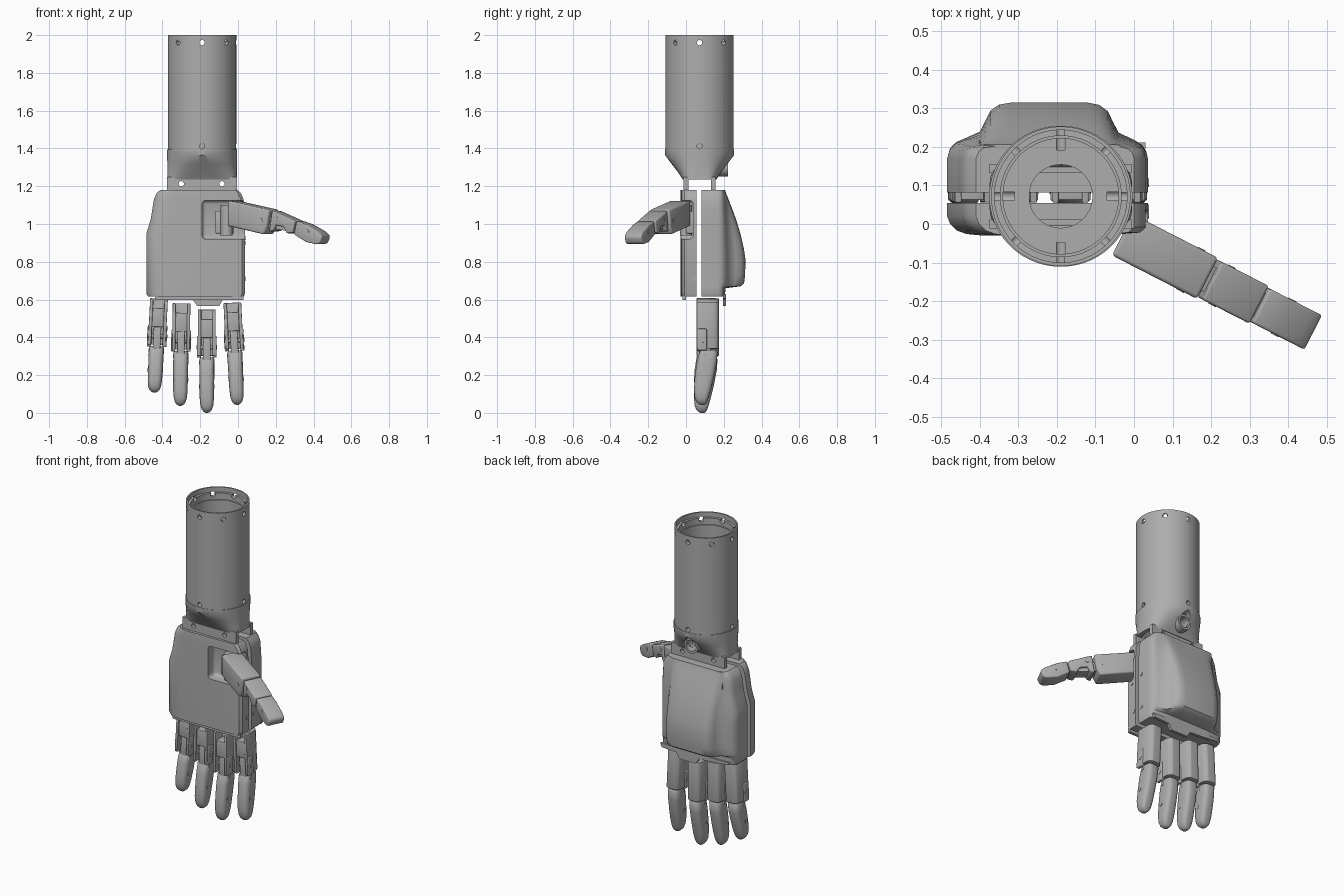
import bpy, bmesh, math
from mathutils import Vector, Matrix

cube = bpy.data.objects.get("Cube")
if cube:
    bpy.data.objects.remove(cube, do_unlink=True)

grey = bpy.data.materials.new("mid_grey")
grey.use_nodes = True
grey.diffuse_color = (0.42, 0.42, 0.42, 1)
grey.node_tree.nodes["Principled BSDF"].inputs["Base Color"].default_value = (0.42, 0.42, 0.42, 1)

CX, CY = -0.19, 0.072   # forearm axis


def activate(ob):
    bpy.ops.object.select_all(action="DESELECT")
    ob.select_set(True)
    bpy.context.view_layer.objects.active = ob


def loft(name, rings, caps=True, wrap=False):
    """Skin a list of equal-length point rings."""
    bm = bmesh.new()
    rows = [[bm.verts.new(p) for p in r] for r in rings]
    pairs = list(zip(rows, rows[1:])) + ([(rows[-1], rows[0])] if wrap else [])
    n = len(rows[0])
    for a, b in pairs:
        for i in range(n):
            j = (i + 1) % n
            bm.faces.new((a[i], a[j], b[j], b[i]))
    if caps and not wrap:
        bm.faces.new(rows[0])
        bm.faces.new(rows[-1])
    bmesh.ops.recalc_face_normals(bm, faces=bm.faces)
    me = bpy.data.meshes.new(name)
    bm.to_mesh(me)
    bm.free()
    me.materials.append(grey)
    ob = bpy.data.objects.new(name, me)
    bpy.context.collection.objects.link(ob)
    return ob


def finish(ob, bevel=0, angle=35):
    activate(ob)
    if bevel:
        m = ob.modifiers.new("bevel", "BEVEL")
        m.width, m.segments, m.limit_method = bevel, 3, "ANGLE"
        bpy.ops.object.modifier_apply(modifier=m.name)
    bpy.ops.object.shade_smooth_by_angle(angle=math.radians(angle))
    return ob


def cut(ob, cutter):
    activate(ob)
    m = ob.modifiers.new("cut", "BOOLEAN")
    m.operation, m.solver, m.object = "DIFFERENCE", "EXACT", cutter
    bpy.ops.object.modifier_apply(modifier=m.name)
    bpy.data.objects.remove(cutter, do_unlink=True)


def ring(cx, cy, a, b, z, e=1.0, n=64):
    """Superellipse ring: e = 1 is round, smaller is boxier."""
    pts = []
    for i in range(n):
        t = 2 * math.pi * (i + 0.5) / n
        c, s = math.cos(t), math.sin(t)
        pts.append((cx + a * math.copysign(abs(c) ** e, c), cy + b * math.copysign(abs(s) ** e, s), z))
    return pts


def box(name, x, y, z):
    return loft(name, [[(x[0], y[0], h), (x[1], y[0], h), (x[1], y[1], h), (x[0], y[1], h)] for h in z])


def rod(name, a, b, r, n=20):
    """Cylinder between two points."""
    a, b = Vector(a), Vector(b)
    q = Vector((0, 0, 1)).rotation_difference(b - a)
    circle = [q @ Vector(p) for p in ring(0, 0, r, r, 0, n=n)]
    return loft(name, [[p + a for p in circle], [p + b for p in circle]])


# Forearm: hollow sleeve with a stepped rim and a floor with a round opening
sleeve = [(0.181, 1.395), (0.181, 2.0), (0.172, 2.0), (0.172, 1.97), (0.157, 1.97), (0.157, 1.93),
          (0.15, 1.93), (0.15, 1.42), (0.082, 1.42), (0.082, 1.395)]
forearm = loft("forearm_sleeve", [ring(CX, CY, r, r, z) for r, z in sleeve], wrap=True)
for count, z in ((8, 1.96), (4, 1.412)):
    for k in range(count):
        t = 2 * math.pi * k / count
        d = Vector((math.cos(t), math.sin(t), 0))
        o = Vector((CX, CY, z))
        cut(forearm, rod("screw_cutter", o + d * 0.12, o + d * 0.2, 0.014))
finish(forearm)

# Wrist: round collar blending into a flat, open neck
neck = [(0.186, 0.183, 1.395, 1), (0.186, 0.183, 1.365, 1), (0.184, 0.15, 1.32, 0.85),
        (0.184, 0.115, 1.275, 0.65), (0.185, 0.088, 1.235, 0.4)]
outer = [ring(CX, CY, a, b, z, e) for a, b, z, e in neck]
inner = [ring(CX, CY, a - 0.025, b - 0.022, z, e) for a, b, z, e in reversed(neck)]
wrist = loft("wrist_neck", outer + inner, wrap=True)
cut(wrist, rod("port_cutter", (CX, 0.1, 1.275), (CX, 0.3, 1.34), 0.034))
finish(wrist)
port = [(0.048, 0.16), (0.048, 0.222), (0.034, 0.222), (0.034, 0.16)]
finish(loft("wrist_port", [[(p[0], y, p[2] + 1.3) for p in
            [(q[0], 0, q[1]) for q in ring(CX, 0, r, r, 0, n=32)]] for r, y in port], wrap=True))
for name, y in (("wrist_tab_front", -0.012), ("wrist_tab_back", 0.132)):
    tab = box(name, (-0.375, -0.005), (y, y + 0.024), (1.17, 1.25))
    for x in (-0.3, -0.085):
        cut(tab, rod("tab_cutter", (x, y - 0.1, 1.213), (x, y + 0.1, 1.213), 0.014))
    finish(tab)

# Palm outline: height, left limit, right limit
outline = [(0.615, -0.475, 0.03), (0.63, -0.485, 0.036), (0.95, -0.485, 0.036), (1.02, -0.463, 0.036),
           (1.13, -0.445, 0.03), (1.165, -0.43, 0.015), (1.18, -0.41, 0.0)]


def limits(z):
    for (z0, l0, r0), (z1, l1, r1) in zip(outline, outline[1:]):
        if z <= z1:
            t = (z - z0) / (z1 - z0)
            return l0 + t * (l1 - l0), r0 + t * (r1 - r0)


# Front palm plate with rounded outer edge and thumb pocket
rings = []
for z, l, r in outline:
    half = [(l, 0.055), (l, 0.02), (l + 0.008, 0.0), (l + 0.025, -0.017), (l + 0.05, -0.026), (l + 0.09, -0.03),
            (r - 0.06, -0.026), (r - 0.015, -0.022), (r, -0.008), (r, 0.055)]
    rings.append([(x, y, z) for x, y in half])
palm = loft("palm_front", rings)
pocket = box("pocket_cutter", (-0.19, 0.12), (-0.12, 0.038), (0.92, 1.125))
finish(pocket, 0.02)
cut(palm, pocket)
finish(palm)

# Back shell with a swelling hump (height, hump strength)
rings = []
for z, k in [(0.615, 0), (0.63, 0), (0.66, 0.02), (0.67, 0.75), (0.685, 0.93), (0.73, 0.98), (0.81, 1), (0.87, 0.92),
             (0.95, 0.75), (1.02, 0.55), (1.08, 0.35), (1.13, 0.17), (1.16, 0.06), (1.18, 0)]:
    l, r = limits(z)
    sec = [(l, 0.082, 0), (l, 0.17, 0), (l + 0.007, 0.188, 0.007), (l + 0.022, 0.198, 0.014), (l + 0.05, 0.202, 0.022),
           (-0.4, 0.205, 0.035), (-0.385, 0.206, 0.064), (-0.372, 0.207, 0.088), (-0.35, 0.207, 0.103),
           (-0.32, 0.207, 0.108), (-0.12, 0.207, 0.108), (-0.09, 0.207, 0.102), (-0.068, 0.207, 0.086),
           (-0.055, 0.206, 0.06), (-0.04, 0.205, 0.032), (r - 0.035, 0.2, 0.018), (r - 0.015, 0.195, 0.01),
           (r - 0.004, 0.184, 0.004), (r, 0.17, 0), (r, 0.082, 0)]
    rings.append([(x, y + k * h, z) for x, y, h in sec])
finish(loft("palm_back", rings), angle=40)

# Lips hanging below both palm halves
lip = [(-0.45, 0.63), (-0.44, 0.615), (-0.34, 0.605), (-0.24, 0.6), (-0.215, 0.565), (-0.1, 0.565),
       (-0.08, 0.6), (0.02, 0.605), (0.03, 0.63)]
finish(loft("back_lip", [[(x, y, z) for x, z in lip] for y in (0.195, 0.212)]))
finish(box("front_lip", (-0.44, 0.03), (-0.018, 0.0), (0.598, 0.63)))

# Side screws of the palm
for i, (y, z) in enumerate([(0.107, 0.925), (0.107, 0.71), (0.04, 0.71), (0.025, 0.9)]):
    finish(rod(f"palm_screw_{i}", (0.02, y, z), (0.039, y, z), 0.011))


# Fingers: channel-shaped first joint, tapered rounded second joint
def finger(name, x, top, tip_x, tip_z):
    length = top - tip_z
    place = Matrix.Translation((x, 0, top)) @ Matrix.Rotation(math.atan2(x - tip_x, length), 4, "Y")
    w, s, k = 0.047, 0.03, -0.245
    channel = [(-w, 0.056), (-s, 0.056), (-s, 0.125), (s, 0.125), (s, 0.056), (w, 0.056),
               (w, 0.145), (w - 0.008, 0.163), (w - 0.024, 0.174), (0.024 - w, 0.174), (0.008 - w, 0.163), (-w, 0.145)]
    parts = [finish(loft(name + "_proximal", [[(px, py, z) for px, py in channel] for z in (k, 0)]), 0.003)]
    parts.append(finish(box(name + "_core", (-0.031, 0.031), (0.062, 0.13), (-0.15, -0.05)), 0.004))
    parts.append(finish(box(name + "_tongue", (-0.02, 0.02), (0.07, 0.13), (k - 0.05, -0.14)), 0.006))
    for sx in (-1, 1):
        parts.append(finish(box(name + "_fork", sorted((sx * 0.03, sx * 0.052)), (0.06, 0.11), (k - 0.01, -0.14)), 0.005))
    parts.append(finish(rod(name + "_pin", (-0.054, 0.09, -0.2), (0.054, 0.09, -0.2), 0.012)))
    f = (length + k) / 0.3
    shape = [(0, 0.08, 0.16, 0.036), (-0.012, 0.07, 0.167, 0.04), (-0.07, 0.056, 0.163, 0.04), (-0.15, 0.046, 0.148, 0.039),
             (-0.22, 0.042, 0.131, 0.038), (-0.26, 0.046, 0.12, 0.034), (-0.282, 0.054, 0.112, 0.027),
             (-0.295, 0.066, 0.105, 0.016), (-0.3, 0.078, 0.098, 0.006)]
    rows = [ring(0, (a + b) / 2, hw, (b - a) / 2, k - 0.008 + z * f, 0.65, 32) for z, a, b, hw in shape]
    parts.append(finish(loft(name + "_distal", rows), angle=45))
    for z, y in ((-0.035, 0.1), (-0.165, 0.085)):
        h = k + z * f
        parts.append(finish(rod(name + "_screw", (-0.041, y, h), (0.041, y, h), 0.011)))
    for p in parts:
        p.matrix_world = place


for spec in [("little_finger", -0.418, 0.605, -0.443, 0.115), ("ring_finger", -0.299, 0.58, -0.306, 0.045),
             ("middle_finger", -0.165, 0.547, -0.165, 0.008), ("index_finger", -0.03, 0.583, -0.004, 0.05)]:
    finger(*spec)

# Thumb: side profiles (distance along, height) widened across
along, across = Vector((0.89, -0.456, 0)), Vector((0.456, 0.89, 0))
root = Vector((-0.03, -0.028, 0))


def thumb_part(name, profile, half, bevel):
    rows = [[root + along * s + across * w + Vector((0, 0, z)) for s, z in profile] for w in (-half, half)]
    return finish(loft(name, rows), bevel)


thumb_part("thumb_base", [(0, 1.125), (0.25, 1.075), (0.235, 0.985), (0.215, 0.945), (0.0, 0.99)], 0.06, 0.01)
thumb_part("thumb_middle", [(0.262, 1.07), (0.4, 1.015), (0.385, 0.955), (0.35, 0.95), (0.33, 0.985),
                            (0.285, 0.995), (0.27, 0.965), (0.245, 0.96)], 0.055, 0.007)
thumb_part("thumb_tip", [(0.405, 1.015), (0.46, 0.998), (0.53, 0.962), (0.555, 0.942), (0.557, 0.925), (0.545, 0.9),
                         (0.525, 0.892), (0.46, 0.905), (0.39, 0.945)], 0.05, 0.007)
thumb_part("thumb_links", [(0.2, 1.05), (0.44, 0.98), (0.43, 0.95), (0.2, 0.985)], 0.035, 0)
for i, (s, z) in enumerate([(0.2, 1.02), (0.29, 1.03), (0.47, 0.96)]):
    c = root + along * s + Vector((0, 0, z))
    half = (0.062, 0.057, 0.052)[i]
    finish(rod(f"thumb_screw_{i}", c - across * half, c + across * half, 0.011))

# Thumb pivot standing in the pocket
finish(rod("thumb_pivot", (-0.06, 0.0, 0.94), (-0.06, 0.0, 1.1), 0.032))
finish(box("thumb_mount", (-0.12, -0.02), (0.0, 0.05), (0.95, 1.07)), 0.006)
